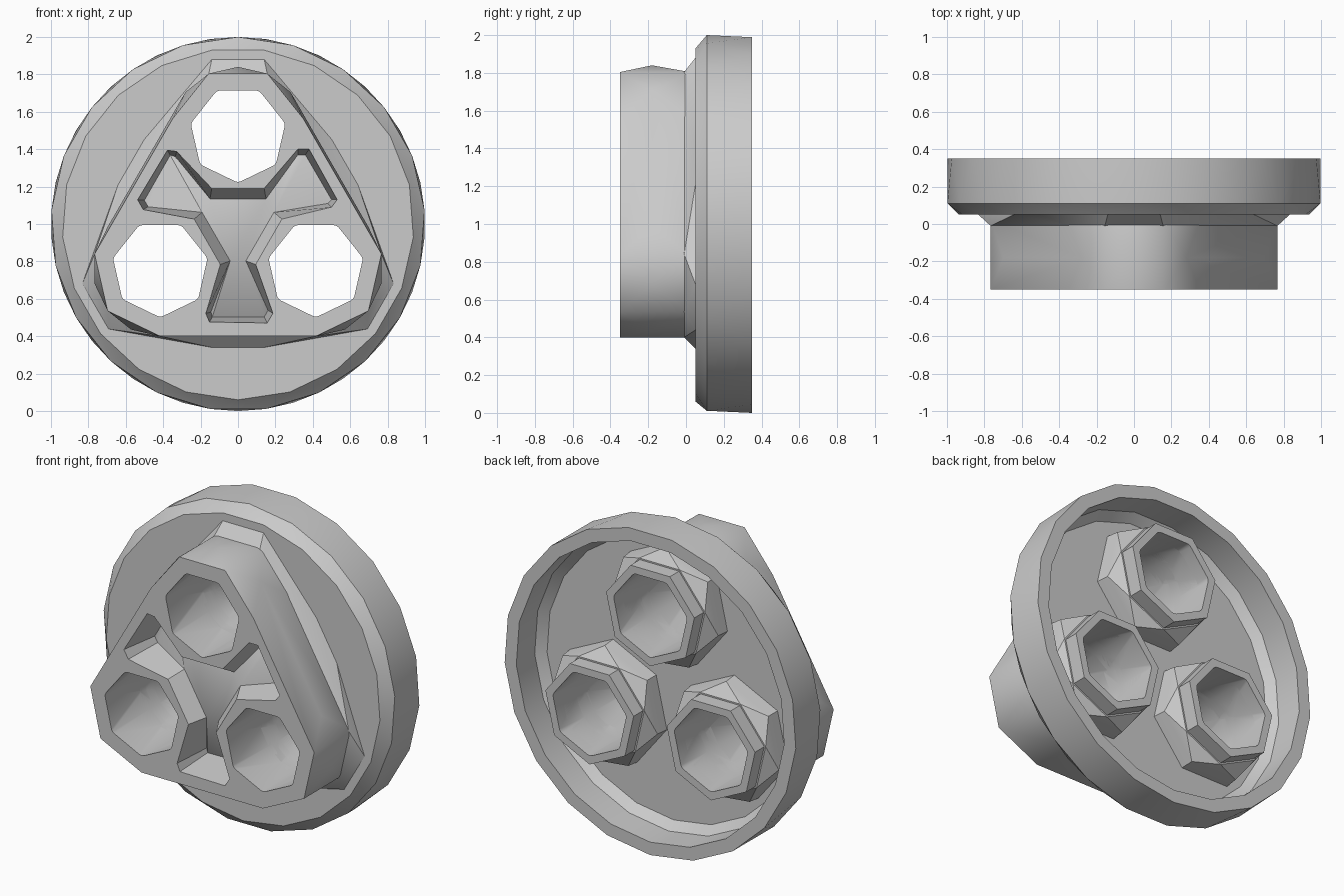
import bpy, bmesh
from math import sin, cos, pi, radians
from mathutils import Vector, Matrix

if "Cube" in bpy.data.objects:
    bpy.data.objects.remove(bpy.data.objects["Cube"], do_unlink=True)

grey = bpy.data.materials.new("light grey")
grey.use_nodes = True
colour = (0.6, 0.6, 0.6, 1)
grey.diffuse_color = colour
grey.node_tree.nodes["Principled BSDF"].inputs["Base Color"].default_value = colour

MID = Vector((0, 0, 1))
TURNS = [Matrix.Rotation(radians(120 * k), 3, 'Y') for k in range(3)]
CENTRES = [MID + t @ Vector((0, 0, 0.48)) for t in TURNS]


def ring(y, r, n=7, half=False, centre=MID):
    """Regular polygon facing y, with a vertex at the bottom, or at the top if half."""
    start = 0 if half else pi
    return [centre + Vector((r * sin(start + 2 * pi * k / n), y,
                             r * cos(start + 2 * pi * k / n))) for k in range(n)]


def finish(name, bm):
    bmesh.ops.recalc_face_normals(bm, faces=bm.faces)
    mesh = bpy.data.meshes.new(name)
    bm.to_mesh(mesh)
    bm.free()
    mesh.materials.append(grey)
    obj = bpy.data.objects.new(name, mesh)
    bpy.context.collection.objects.link(obj)
    return obj


def hull(name, *rings):
    """Convex solid wrapped around several rings of points."""
    bm = bmesh.new()
    for p in sum(rings, []):
        bm.verts.new(p)
    out = bmesh.ops.convex_hull(bm, input=bm.verts)
    bmesh.ops.delete(bm, geom=[v for v in out["geom_interior"]
                               if isinstance(v, bmesh.types.BMVert)], context='VERTS')
    bmesh.ops.dissolve_limit(bm, angle_limit=radians(0.5), verts=bm.verts, edges=bm.edges)
    return finish(name, bm)


def cut(obj, cutters):
    bpy.ops.object.select_all(action='DESELECT')
    bpy.context.view_layer.objects.active = obj
    obj.select_set(True)
    for c in cutters:
        mod = obj.modifiers.new("cut", 'BOOLEAN')
        mod.operation, mod.solver, mod.object = 'DIFFERENCE', 'EXACT', c
        bpy.ops.object.modifier_apply(modifier=mod.name)
    bpy.ops.object.shade_smooth_by_angle(angle=radians(30))


def corners(y, r, half=False):
    return sum([ring(y, r, half=half, centre=c) for c in CENTRES], [])


# Bores through everything
bores = [hull("bore_cutter", ring(-0.4, 0.255, centre=c),
              ring(0, 0.26, half=True, centre=c), ring(0.4, 0.255, centre=c)) for c in CENTRES]

# Round plate with a hollow back
plate = hull("round_plate", ring(0.05, 0.94, 21), ring(0.11, 1, 21, True), ring(0.35, 1, 21))
hollow = hull("hollow_cutter", ring(0.12, 0.87, 21), ring(0.17, 0.92, 21), ring(0.4, 0.92, 21))
cut(plate, [hollow] + bores)

# Three-lobed pocket: shallow hub with three deeper arms
bm = bmesh.new()
outline = [(-.14, .19), (.14, .19), (.32, .40), (.38, .40), (.53, .13), (.50, .09)]
floor = [(-.15, .135), (.15, .135), (.32, .37), (.36, .37), (.50, .13), (.48, .11)]
front, low = [], []
for t in TURNS:
    for i in range(6):
        (x, z), (u, w) = outline[i], floor[i]
        front.append([bm.verts.new(MID + t @ Vector((x, y, z))) for y in (-0.4, -0.35)])
        low.append(bm.verts.new(MID + t @ Vector((u, -0.25 if i < 2 else -0.1, w))))
bm.faces.new([f[0] for f in front])
for i in range(18):
    j = (i + 1) % 18
    bm.faces.new((front[i][0], front[j][0], front[j][1], front[i][1]))
    bm.faces.new((front[i][1], front[j][1], low[j], low[i]))
bm.faces.new([low[i] for i in range(18) if i % 6 < 2])
for k in (0, 6, 12):
    bm.faces.new([low[(k + 1 + i) % 18] for i in range(6)])
bmesh.ops.triangulate(bm, faces=[f for f in bm.faces if len(f.verts) > 4])
pocket = finish("pocket_cutter", bm)

# Rounded triangular body
body = hull("front_body", corners(-0.35, 0.36), corners(-0.18, 0.36, True), corners(0.02, 0.36))
cut(body, bores + [pocket])

# Flared skirt where the body meets the plate
skirt_points = [MID + t @ Vector((x, y, z)) for t in TURNS for y in (0.05, 0.08)
                for x, z in ((-.14, .88), (.14, .88), (-.14, -.66), (.14, -.66))]
skirt = hull("flared_skirt", corners(-0.01, 0.36), skirt_points)
cut(skirt, bores)

# Stepped bosses on the back
for name, c, bore in zip(("top", "left", "right"), CENTRES, bores):
    boss = hull(name + "_boss", ring(0.1, 0.31, centre=c), ring(0.35, 0.31, centre=c))
    collar = hull(name + "_boss_collar", ring(0.1, 0.38, half=True, centre=c),
                  ring(0.2, 0.37, half=True, centre=c), ring(0.26, 0.32, centre=c))
    cut(boss, [bore])
    cut(collar, [bore])

for helper in bores + [hollow, pocket]:
    bpy.data.objects.remove(helper, do_unlink=True)
